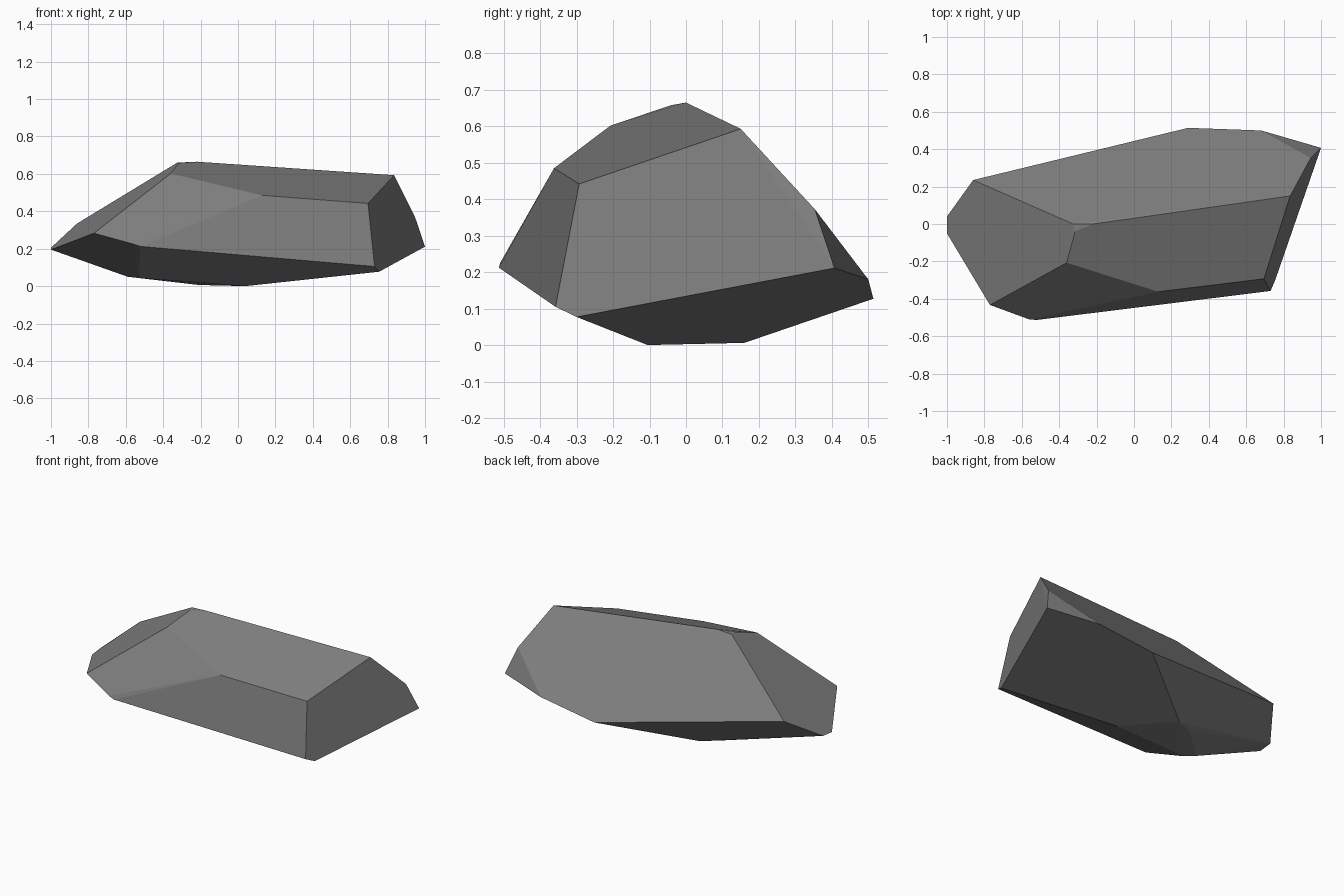
import bpy
import bmesh
import math

if "Cube" in bpy.data.objects:
    bpy.data.objects.remove(bpy.data.objects["Cube"])

# Corners of the faceted rock; its surface is their convex hull
top_corners = [
    (-0.325, 0.0, 0.66), (-0.22, 0.0, 0.665), (-0.315, -0.04, 0.658),
    (-0.36, -0.207, 0.602), (0.835, 0.15, 0.593), (0.695, -0.293, 0.442),
    (0.13, -0.362, 0.485),
]
side_corners = [
    (-0.86, 0.235, 0.335), (0.29, 0.514, 0.127), (0.68, 0.50, 0.18),
    (1.0, 0.407, 0.211), (0.945, 0.353, 0.373), (0.73, -0.358, 0.105),
    (-0.56, -0.51, 0.225), (-0.52, -0.513, 0.212), (-0.77, -0.433, 0.283),
    (-1.0, -0.05, 0.195), (-1.0, 0.04, 0.205),
]
bottom_corners = [
    (0.755, -0.30, 0.077), (0.04, -0.105, 0.0), (-0.21, 0.16, 0.006),
    (-0.33, 0.10, 0.02), (-0.59, -0.14, 0.05), (-0.53, -0.18, 0.043),
]

# Rock: hull, then merge nearly coplanar triangles into broad facets
bm = bmesh.new()
for p in top_corners + side_corners + bottom_corners:
    bm.verts.new(p)
bmesh.ops.convex_hull(bm, input=bm.verts)
loose = [v for v in bm.verts if not v.link_faces]
bmesh.ops.delete(bm, geom=loose, context='VERTS')
bmesh.ops.dissolve_limit(bm, angle_limit=math.radians(3),
                         verts=bm.verts, edges=bm.edges)
bmesh.ops.recalc_face_normals(bm, faces=bm.faces)

mesh = bpy.data.meshes.new("rock")
bm.to_mesh(mesh)
bm.free()

# Plain grey stone
stone = bpy.data.materials.new("stone grey")
stone.diffuse_color = (0.21, 0.21, 0.21, 1.0)
stone.use_nodes = True
stone.node_tree.nodes["Principled BSDF"].inputs["Base Color"].default_value = stone.diffuse_color
mesh.materials.append(stone)

rock = bpy.data.objects.new("rock", mesh)
bpy.context.collection.objects.link(rock)
